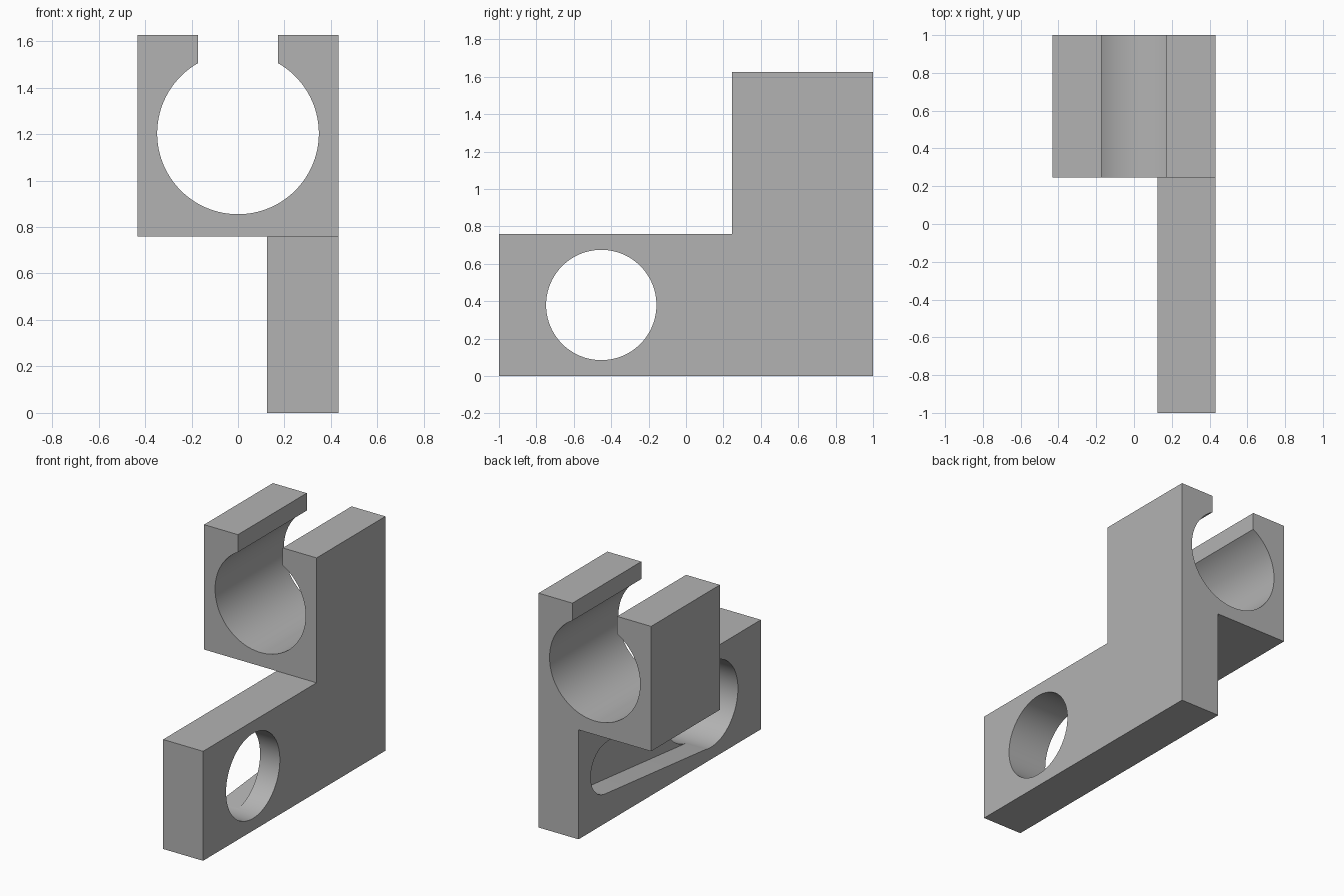
import bpy, bmesh
from math import cos, sin, acos, asin, pi, tau
from mathutils import Vector

cube = bpy.data.objects.get("Cube")
if cube:
    bpy.data.objects.remove(cube, do_unlink=True)

grey = bpy.data.materials.new("plain grey")
grey.use_nodes = True
colour = (0.45, 0.45, 0.45, 1)
grey.diffuse_color = colour
grey.node_tree.nodes["Principled BSDF"].inputs["Base Color"].default_value = colour


def arc(centre, radius, start, end, steps):
    return [(centre[0] + radius * cos(start + (end - start) * i / steps),
             centre[1] + radius * sin(start + (end - start) * i / steps))
            for i in range(steps + 1)]


def extrude(name, profile, axis, low, high):
    """Extrude a closed (horizontal, z) profile along x or y."""
    def place(p, depth):
        return (depth, p[0], p[1]) if axis == "x" else (p[0], depth, p[1])
    bm = bmesh.new()
    face = bm.faces.new([bm.verts.new(place(p, low)) for p in profile])
    new = bmesh.ops.extrude_face_region(bm, geom=[face])["geom"]
    shift = Vector(place((0, 0), high - low))
    bmesh.ops.translate(bm, vec=shift, verts=[v for v in new if isinstance(v, bmesh.types.BMVert)])
    bmesh.ops.recalc_face_normals(bm, faces=bm.faces)
    mesh = bpy.data.meshes.new(name)
    bm.to_mesh(mesh)
    bm.free()
    mesh.materials.append(grey)
    obj = bpy.data.objects.new(name, mesh)
    bpy.context.collection.objects.link(obj)
    return obj


def combine(target, other, operation):
    bpy.context.view_layer.objects.active = target
    mod = target.modifiers.new(operation.lower(), "BOOLEAN")
    mod.operation, mod.solver, mod.object = operation, "EXACT", other
    bpy.ops.object.modifier_apply(modifier=mod.name)
    bpy.data.objects.remove(other, do_unlink=True)


side, inner, arm_top, top = 0.432, 0.125, 0.76, 1.627

# Arm plate standing on its edge
bracket = extrude("clip_bracket", [(-1, 0), (1, 0), (1, arm_top), (-1, arm_top)], "x", inner, side)

# Open-topped clip block: bore and mouth in one profile
bore, bore_z, mouth = 0.348, 1.203, 0.172
lip = asin(mouth / bore)
clip_profile = [(-side, top), (-side, arm_top), (side, arm_top), (side, top), (mouth, top)]
clip_profile += arc((0, bore_z), bore, pi / 2 - lip, lip - 1.5 * pi, 80)
clip_profile.append((-mouth, top))
combine(bracket, extrude("clip_block", clip_profile, "y", 0.245, 1), "UNION")

# Round hole through the arm
big, small, hole_y, end_y, mid_z = 0.295, 0.177, -0.453, 0.69, 0.38
hole = arc((hole_y, mid_z), big, 0, tau, 80)[:-1]
combine(bracket, extrude("hole_cutter", hole, "x", 0, 0.6), "DIFFERENCE")

# Tapered pocket on the inner face, running from the hole to a rounded end
big -= 0.002
tangent = acos((big - small) / (end_y - hole_y))
pocket = arc((hole_y, mid_z), big, tangent, tau - tangent, 48)
pocket += arc((end_y, mid_z), small, -tangent, tangent, 40)
combine(bracket, extrude("pocket_cutter", pocket, "x", 0, inner + 0.155), "DIFFERENCE")

# Smooth curved walls, sharp edges
bpy.ops.object.select_all(action="DESELECT")
bracket.select_set(True)
bpy.context.view_layer.objects.active = bracket
bpy.ops.object.shade_smooth_by_angle(angle=pi / 6)
